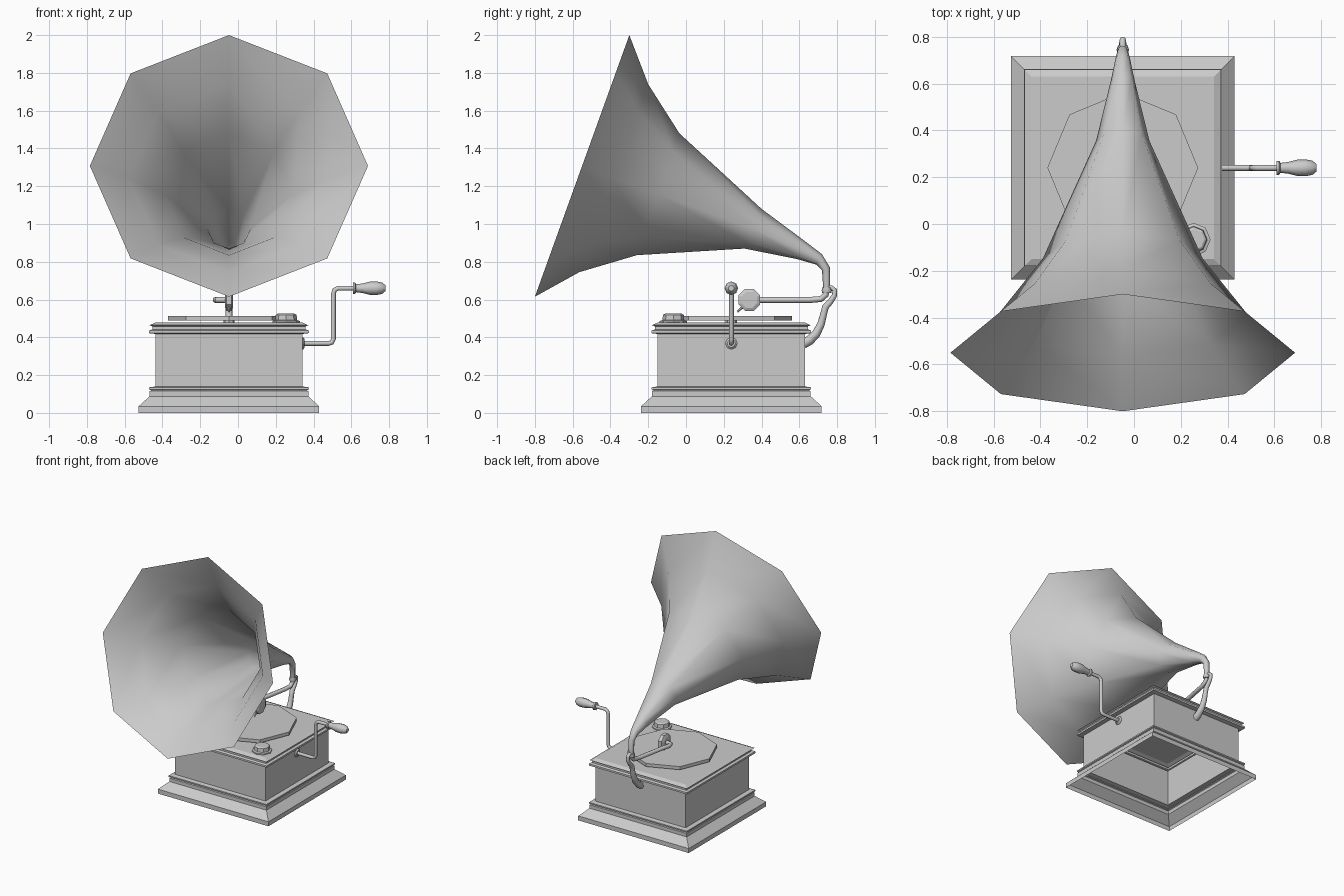
import bpy, bmesh
from math import sin, cos, pi, sqrt, radians
from mathutils import Vector

cube = bpy.data.objects.get("Cube")
if cube:
    bpy.data.objects.remove(cube, do_unlink=True)

grey = bpy.data.materials.new("plain_grey")
grey.use_nodes = True
grey.diffuse_color = (0.6, 0.6, 0.6, 1)
grey.node_tree.nodes["Principled BSDF"].inputs["Base Color"].default_value = (0.6, 0.6, 0.6, 1)

CX, CY = -0.048, 0.24   # centre of the cabinet
X, Y, Z = Vector((1, 0, 0)), Vector((0, 1, 0)), Vector((0, 0, 1))


def ring(centre, u, v, sides, phase=0.0):
    angles = [phase + 2 * pi * i / sides for i in range(sides)]
    return [Vector(centre) + u * cos(a) + v * sin(a) for a in angles]


def loft(name, rings, cap_start=True, cap_end=True, smooth=None):
    """Skin a list of equal rings; smooth is the sharp-edge angle in degrees."""
    bm = bmesh.new()
    loops = [[bm.verts.new(p) for p in r] for r in rings]
    n = len(loops[0])
    for a, b in zip(loops, loops[1:]):
        for i in range(n):
            j = (i + 1) % n
            bm.faces.new((a[i], a[j], b[j], b[i]))
    if cap_start:
        bm.faces.new(loops[0][::-1])
    if cap_end:
        bm.faces.new(loops[-1])
    bmesh.ops.recalc_face_normals(bm, faces=bm.faces[:])
    me = bpy.data.meshes.new(name)
    bm.to_mesh(me)
    bm.free()
    me.materials.append(grey)
    if smooth:
        me.shade_smooth()
        me.set_sharp_from_angle(angle=radians(smooth))
    ob = bpy.data.objects.new(name, me)
    bpy.context.collection.objects.link(ob)
    return ob


def turned(name, origin, axis, profile, sides=8, phase=0.0, smooth=None, caps=(True, True)):
    """Turn (radius, height) pairs around an axis."""
    u = Y if axis == X else X
    v = axis.cross(u)
    rings = [ring(Vector(origin) + axis * h, u * r, v * r, sides, phase) for r, h in profile]
    return loft(name, rings, *caps, smooth=smooth)


def tube(name, path, radii, sides=8):
    """Sweep a round section along a path, turning the frame as little as possible."""
    pts = [Vector(p) for p in path]
    if not isinstance(radii, list):
        radii = [radii] * len(pts)
    rings, u, last = [], None, None
    for i, p in enumerate(pts):
        t = (pts[min(i + 1, len(pts) - 1)] - pts[max(i - 1, 0)]).normalized()
        if u is None:
            u = t.orthogonal().normalized()
        else:
            u = last.rotation_difference(t) @ u
        last = t
        rings.append(ring(p, u * radii[i], t.cross(u) * radii[i], sides))
    return loft(name, rings, smooth=50)


# Cabinet: one open-bottomed square shell with stepped mouldings
cabinet = [(0.478, 0), (0.478, 0.035), (0.42, 0.088), (0.42, 0.115), (0.412, 0.12),
           (0.423, 0.125), (0.423, 0.135), (0.39, 0.14), (0.39, 0.418), (0.423, 0.422),
           (0.423, 0.436), (0.405, 0.442), (0.405, 0.458), (0.42, 0.464), (0.39, 0.478)]
turned("cabinet", (CX, CY, 0), Z, [(r * sqrt(2), h) for r, h in cabinet],
       sides=4, phase=pi / 4, caps=(False, True))

# Turntable with its spindle, and the speed knob
turned("turntable", (CX, CY, 0.488), Z, [(0.322, 0), (0.322, 0.025)])
turned("spindle", (CX, CY, 0.475), Z, [(0.03, 0), (0.03, 0.015)])
turned("speed_knob", (0.255, -0.067, 0.475), Z,
       [(0.072, 0), (0.072, 0.012), (0.058, 0.016), (0.055, 0.044), (0.045, 0.05)])

# Horn: each ring is given by its top and bottom point in the (y, z) plane
horn_pairs = [((-0.30, 2.0), (-0.80, 0.615)), ((-0.20, 1.74), (-0.565, 0.745)),
              ((-0.035, 1.48), (-0.26, 0.835)), ((0.40, 1.08), (0.31, 0.87)),
              ((0.635, 0.905), (0.585, 0.815)), ((0.72, 0.84), (0.69, 0.785)),
              ((0.762, 0.77), (0.72, 0.755)), ((0.762, 0.65), (0.727, 0.65))]
horn_rings = []
for top, bottom in horn_pairs:
    t, b = Vector((CX, *top)), Vector((CX, *bottom))
    half = (t - b) / 2
    horn_rings.append(ring((t + b) / 2, half, X * half.length, 8))
loft("horn", horn_rings, cap_start=False, smooth=60)
turned("horn_collar", (CX, 0.745, 0.635), Z, [(0.024, 0), (0.027, 0.012), (0.024, 0.03)], smooth=50)

# Tone arm, curling round into the sound box
tube("tone_arm", [(CX, 0.745, 0.66), (CX, 0.74, 0.625), (CX, 0.715, 0.603),
                  (CX - 0.01, 0.66, 0.598), (-0.1, 0.44, 0.598), (-0.118, 0.38, 0.598),
                  (-0.11, 0.345, 0.598), (-0.06, 0.335, 0.598)], 0.016)
turned("sound_box", (-0.07, 0.335, 0.598), X,
       [(0.04, 0), (0.062, 0.008), (0.062, 0.036), (0.045, 0.044)], phase=pi / 8)
tube("needle", [(CX, 0.30, 0.56), (CX, 0.272, 0.535)], [0.008, 0.005], 6)

# Curved bracket holding the horn at the back of the cabinet
bracket = [(0.62, 0.365), (0.655, 0.385), (0.69, 0.42), (0.715, 0.47), (0.728, 0.52),
           (0.738, 0.56), (0.765, 0.59), (0.785, 0.62), (0.788, 0.65), (0.77, 0.663), (0.735, 0.66)]
tube("horn_bracket", [(CX, y, z) for y, z in bracket],
     [0.026, 0.026, 0.023, 0.02, 0.018, 0.018, 0.016, 0.014, 0.013, 0.013, 0.013])

# Winding crank with flange and turned grip
turned("crank_flange", (0.335, CY, 0.368), X, [(0.032, 0), (0.032, 0.01), (0.022, 0.018)])
tube("crank", [(0.34, CY, 0.368), (0.48, CY, 0.368), (0.497, CY, 0.373), (0.505, CY, 0.39),
               (0.505, CY, 0.63), (0.511, CY, 0.65), (0.53, CY, 0.66), (0.62, CY, 0.66)], 0.013)
turned("crank_grip", (0.608, CY, 0.66), X,
       [(0.03, 0), (0.03, 0.012), (0.021, 0.018), (0.025, 0.05), (0.035, 0.09),
        (0.036, 0.125), (0.03, 0.155), (0.016, 0.172)], smooth=50)
